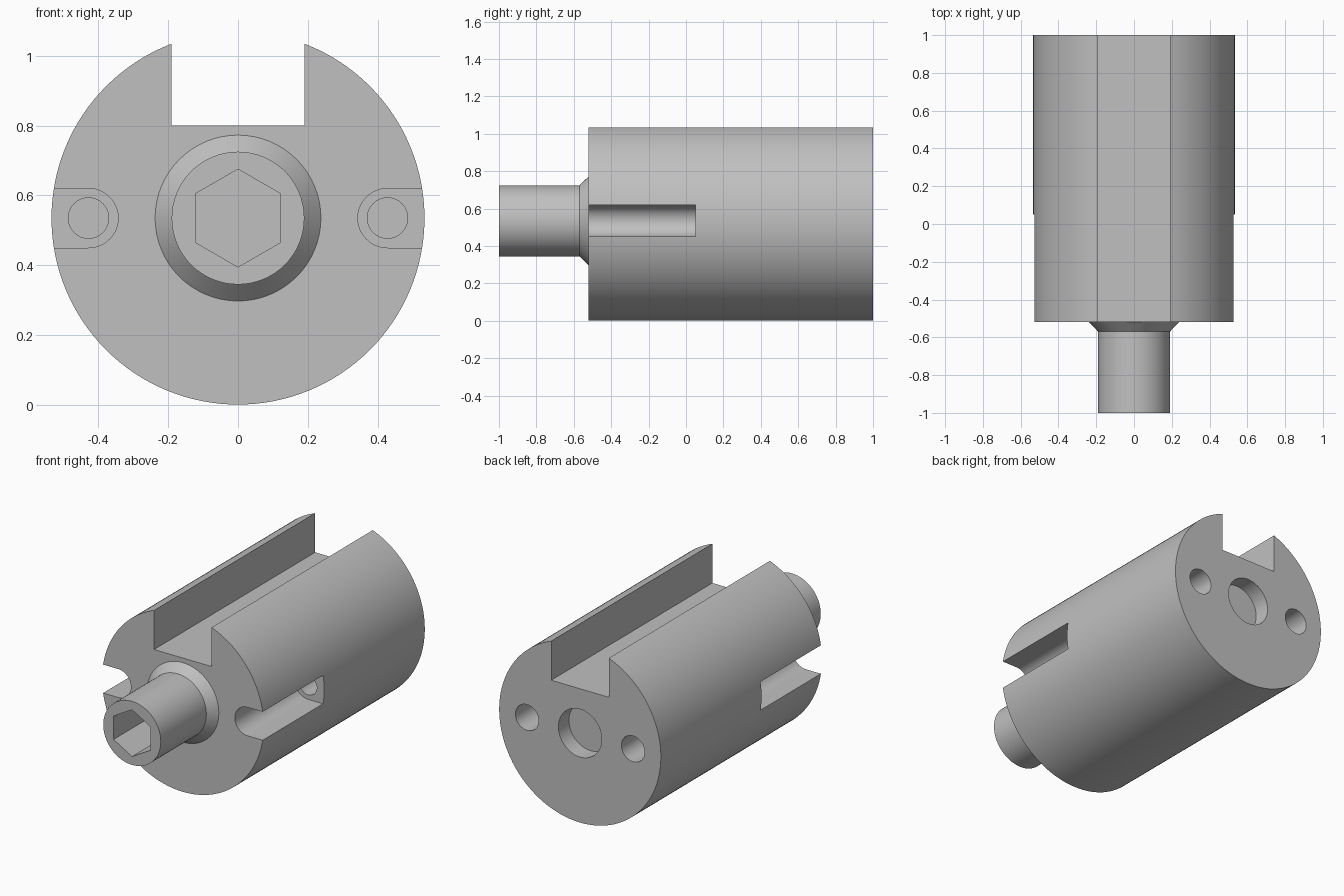
import bpy
import bmesh
from math import cos, sin, pi, radians

AXIS_Z = 0.535
R_BODY = 0.534
FRONT, BACK, TIP, SLOT_END = -0.52, 1.0, -1.0, 0.05

default_cube = bpy.data.objects.get("Cube")
if default_cube:
    bpy.data.objects.remove(default_cube, do_unlink=True)

steel = bpy.data.materials.new("grey steel")
steel.use_nodes = True
steel.diffuse_color = (0.53, 0.53, 0.53, 1)
steel.node_tree.nodes["Principled BSDF"].inputs["Base Color"].default_value = steel.diffuse_color


def arc(radius, n, x=0.0, start=0.0, sweep=2 * pi):
    """Points on an arc around (x, AXIS_Z); a full turn leaves out the repeated end."""
    steps = n if sweep >= 2 * pi else n - 1
    return [(x + radius * cos(start + sweep * i / steps),
             AXIS_Z + radius * sin(start + sweep * i / steps)) for i in range(n)]


def loft(name, sections):
    """Solid through (y, outline) sections along the y axis."""
    bm = bmesh.new()
    rings = [[bm.verts.new((x, y, z)) for x, z in pts] for y, pts in sections]
    for a, b in zip(rings, rings[1:]):
        for i in range(len(a)):
            j = (i + 1) % len(a)
            bm.faces.new((a[i], a[j], b[j], b[i]))
    bm.faces.new(rings[0])
    bm.faces.new(rings[-1])
    bmesh.ops.recalc_face_normals(bm, faces=bm.faces)
    mesh = bpy.data.meshes.new(name)
    bm.to_mesh(mesh)
    bm.free()
    mesh.materials.append(steel)
    obj = bpy.data.objects.new(name, mesh)
    bpy.context.collection.objects.link(obj)
    return obj


def prism(name, pts, y0, y1):
    return loft(name, [(y0, pts), (y1, pts)])


def activate(obj):
    bpy.ops.object.select_all(action='DESELECT')
    obj.select_set(True)
    bpy.context.view_layer.objects.active = obj


def cut(obj, cutter):
    cutter.hide_render = True
    activate(obj)
    mod = obj.modifiers.new("cut", 'BOOLEAN')
    mod.operation = 'DIFFERENCE'
    mod.solver = 'EXACT'
    mod.object = cutter
    bpy.ops.object.modifier_apply(modifier=mod.name)
    bpy.data.objects.remove(cutter, do_unlink=True)


# Main cylinder with the keyway along its top
body = prism("body", arc(R_BODY, 128), FRONT, BACK)
keyway = [(-0.19, 0.8), (0.19, 0.8), (0.19, 1.3), (-0.19, 1.3)]
cut(body, prism("keyway_cutter", keyway, FRONT - 0.1, BACK + 0.1))

# Round-bottomed side slots, pin holes at their ends and bolt holes in the back
for side in (1, -1):
    slot = arc(0.085, 25, x=0.428, start=pi / 2, sweep=pi)
    slot += [(0.7, AXIS_Z - 0.085), (0.7, AXIS_Z + 0.085)]
    slot = [(side * x, z) for x, z in slot]
    cut(body, prism("slot_cutter", slot, FRONT - 0.1, SLOT_END))
    cut(body, prism("pin_hole_cutter", arc(0.058, 32, x=side * 0.428), SLOT_END - 0.05, 0.4))
    cut(body, prism("bolt_hole_cutter", arc(0.077, 32, x=side * 0.35), 0.55, BACK + 0.1))

# Shallow recess in the middle of the back
cut(body, prism("recess_cutter", arc(0.143, 48), BACK - 0.1, BACK + 0.1))

# Spindle with a flared collar and a hexagonal socket
spindle = loft("spindle", [(TIP, arc(0.19, 64)), (-0.57, arc(0.19, 64)),
                           (FRONT, arc(0.2375, 64)), (FRONT + 0.05, arc(0.2375, 64))])
cut(spindle, prism("socket_cutter", arc(0.14, 6, start=pi / 2), TIP - 0.1, TIP + 0.3))

for part in (body, spindle):
    activate(part)
    bpy.ops.object.shade_smooth_by_angle(angle=radians(30))
